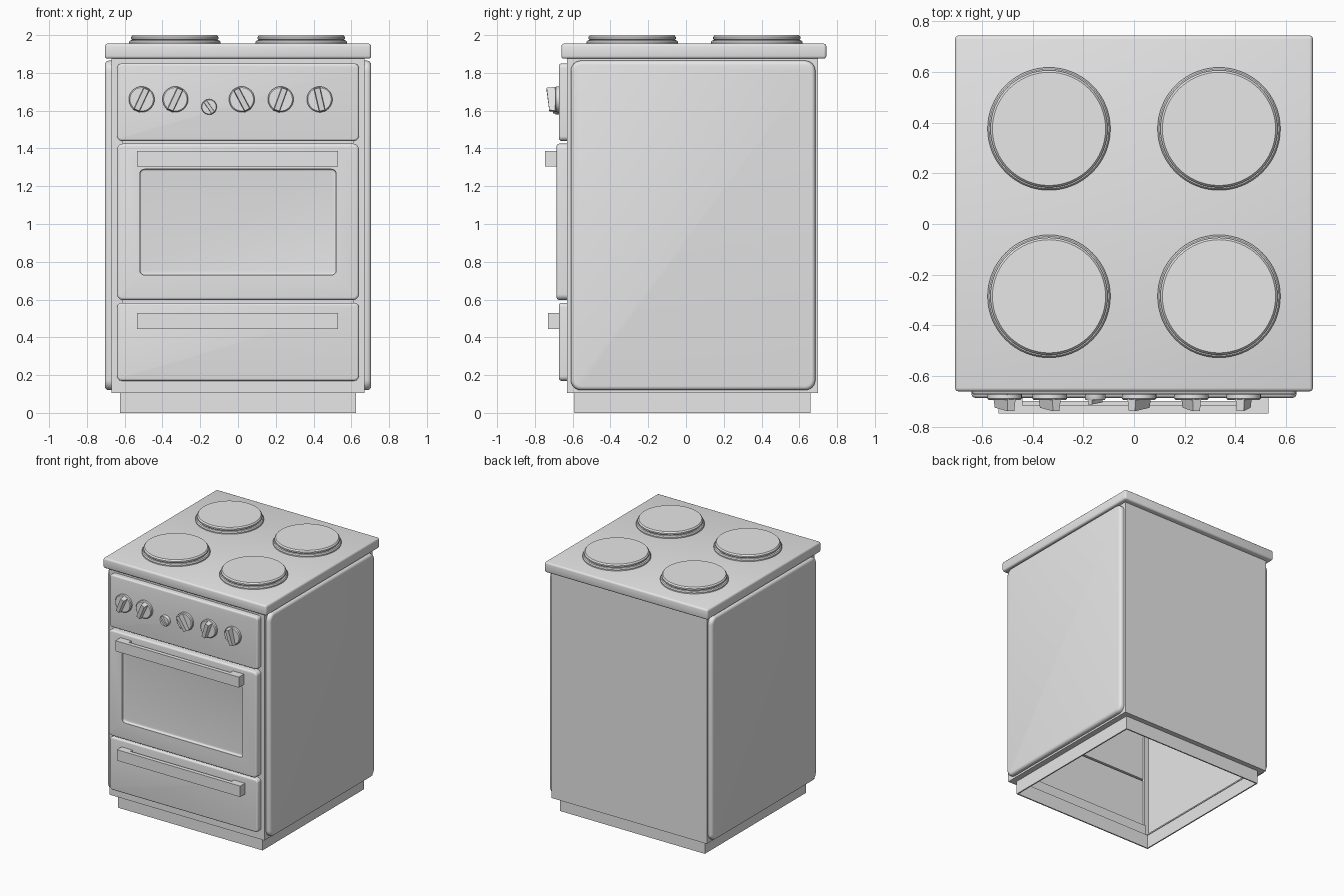
import bpy, bmesh, math
from mathutils import Matrix, Vector

cube = bpy.data.objects.get("Cube")
if cube:
    bpy.data.objects.remove(cube, do_unlink=True)

grey = bpy.data.materials.new("light grey enamel")
grey.use_nodes = True
grey.diffuse_color = (0.8, 0.8, 0.8, 1)
grey.node_tree.nodes["Principled BSDF"].inputs["Base Color"].default_value = (0.8, 0.8, 0.8, 1)
parts = []


def finish(name, bm):
    bmesh.ops.recalc_face_normals(bm, faces=bm.faces[:])
    mesh = bpy.data.meshes.new(name)
    bm.to_mesh(mesh)
    bm.free()
    mesh.materials.append(grey)
    ob = bpy.data.objects.new(name, mesh)
    bpy.context.collection.objects.link(ob)
    parts.append(ob)
    return ob


def add_box(bm, lo, hi):
    lo, hi = Vector(lo), Vector(hi)
    mat = Matrix.Translation((lo + hi) / 2) @ Matrix.Diagonal((*(hi - lo), 1))
    return bmesh.ops.create_cube(bm, size=1, matrix=mat)["verts"]


def boxes(name, spans, bevel=0):
    bm = bmesh.new()
    for lo, hi in spans:
        add_box(bm, lo, hi)
    if bevel:
        bmesh.ops.bevel(bm, geom=bm.edges[:], offset=bevel, segments=3, profile=0.5, affect='EDGES')
    return finish(name, bm)


def panel(name, lo, hi, axis, sign, radius, bevel):
    """Sheet with rounded corners and a soft rim on its outer face."""
    bm = bmesh.new()
    add_box(bm, lo, hi)
    corners = [e for e in bm.edges
               if abs((e.verts[0].co - e.verts[1].co).normalized()[axis]) > 0.9]
    bmesh.ops.bevel(bm, geom=corners, offset=radius, segments=6, profile=0.5, affect='EDGES')
    bm.normal_update()
    outer = [f for f in bm.faces if f.normal[axis] * sign > 0.9]
    rim = [e for f in outer for e in f.edges]
    bmesh.ops.bevel(bm, geom=rim, offset=bevel, segments=4, profile=0.5, affect='EDGES')
    return finish(name, bm)


def lathe(name, profile, matrix, steps=48):
    bm = bmesh.new()
    verts = [bm.verts.new((r, 0, z)) for r, z in profile]
    edges = [bm.edges.new(pair) for pair in zip(verts, verts[1:])]
    bmesh.ops.spin(bm, geom=verts + edges, cent=(0, 0, 0), axis=(0, 0, 1),
                   angle=math.tau, steps=steps, use_merge=True)
    bmesh.ops.remove_doubles(bm, verts=bm.verts[:], dist=0.0001)
    bmesh.ops.transform(bm, matrix=matrix, verts=bm.verts[:])
    return finish(name, bm)


# Open-bottomed plinth made of thin sheets
boxes("plinth", [
    ((-.625, -.59, 0), (.625, -.58, .11)),
    ((-.625, .65, 0), (.625, .66, .11)),
    ((-.625, -.58, 0), (-.615, .65, .11)),
    ((.615, -.58, 0), (.625, .65, .11)),
])

# Hollow body: back, sides, front posts and rails, bottom ledge
body = [
    ((-.67, .68, .105), (.67, .70, 1.88)),
    ((-.61, -.63, .105), (.61, -.59, .19)),
    ((-.61, -.63, 1.82), (.61, -.61, 1.88)),
    ((-.65, .645, .105), (.65, .68, .115)),
]
for s in (-1, 1):
    def span(a, b, y0, y1, z0, z1):
        x0, x1 = sorted((a * s, b * s))
        return (x0, y0, z0), (x1, y1, z1)
    body += [span(.65, .67, -.61, .68, .105, 1.88),
             span(.61, .67, -.63, -.61, .105, 1.88),
             span(.61, .65, -.61, .645, .105, .115)]
boxes("body_shell", body)

# Outer side panels
for s, side in ((1, "left"), (-1, "right")):
    x0, x1 = sorted((.66 * s, .705 * s))
    panel(side + "_side_panel", (x0, -.61, .12), (x1, .685, 1.865), 0, s, .055, .022)

# Cooktop
boxes("cooktop", [((-.705, -.66, 1.875), (.705, .743, 1.955))], .014)

# Hot plates
plate = [(0, 1.95), (.242, 1.95), (.242, 1.964), (.236, 1.972), (.226, 1.974),
         (.231, 1.98), (.231, 1.99), (.223, 2.0), (0, 2.0)]
for y, row in ((-.285, "front"), (.375, "rear")):
    for x, side in ((.335, "left"), (-.335, "right")):
        lathe(f"{row}_{side}_hot_plate", plate, Matrix.Translation((x, y, 0)), 64)

# Front panels
panel("control_panel", (-.64, -.672, 1.44), (.64, -.625, 1.85), 1, -1, .025, .012)
panel("drawer_front", (-.64, -.672, .17), (.64, -.625, .583), 1, -1, .025, .012)
door = panel("oven_door", (-.64, -.685, .598), (.64, -.625, 1.425), 1, -1, .03, .014)

# Window recess cut into the door
cutter = panel("window_cutter", (-.52, -.72, .73), (.52, -.662, 1.29), 1, 1, .025, .01)
cutter.hide_render = True
cut = door.modifiers.new("window recess", 'BOOLEAN')
cut.operation, cut.solver, cut.object = 'DIFFERENCE', 'EXACT', cutter
bpy.context.view_layer.objects.active = door
bpy.ops.object.modifier_apply(modifier=cut.name)
parts.remove(cutter)
bpy.data.objects.remove(cutter, do_unlink=True)

# Handles: a bar on two end posts
for name, z0, z1, front, back in (("door_handle", 1.305, 1.387, -.747, -.68),
                                  ("drawer_handle", .445, .53, -.73, -.665)):
    mid = front + .032
    boxes(name, [((-.535, front, z0), (.53, mid, z1)),
                 ((-.535, mid, z0), (-.44, back, z1)),
                 ((.435, mid, z0), (.53, back, z1))])

# Knobs: a round base with a tapered, turned grip
knobs = [(-.51, 1.66, 1, 25), (-.332, 1.66, 1, 25), (-.153, 1.62, .6, -35),
         (.02, 1.66, 1, -28), (.226, 1.66, 1, 20), (.432, 1.66, 1, -13)]
for i, (x, z, k, turn) in enumerate(knobs, 1):
    place = Matrix.Translation((x, -.672, z)) @ Matrix.Rotation(math.radians(90), 4, 'X')
    lathe(f"knob_base_{i}", [(0, -.005), (.068 * k, -.005), (.068 * k, .016),
                             (.062 * k, .022), (0, .022)], place, 32)
    bm = bmesh.new()
    for v in add_box(bm, (-.019 * k, -.068 * k, 0), (.019 * k, .066 * k, .066 * k)):
        if v.co.z > .01:
            v.co.x *= .75
            v.co.y *= .9
            if v.co.y < 0:
                v.co.z -= .014 * k
    spin = Matrix.Translation((x, -.672, z)) @ Matrix.Rotation(math.radians(turn), 4, 'Y') \
        @ Matrix.Rotation(math.radians(90), 4, 'X')
    bmesh.ops.transform(bm, matrix=spin, verts=bm.verts[:])
    finish(f"knob_grip_{i}", bm)

# Smooth the rounded rims, keep hard edges crisp
bpy.ops.object.select_all(action='DESELECT')
for ob in parts:
    ob.select_set(True)
bpy.context.view_layer.objects.active = parts[0]
bpy.ops.object.shade_smooth_by_angle(angle=math.radians(35))
